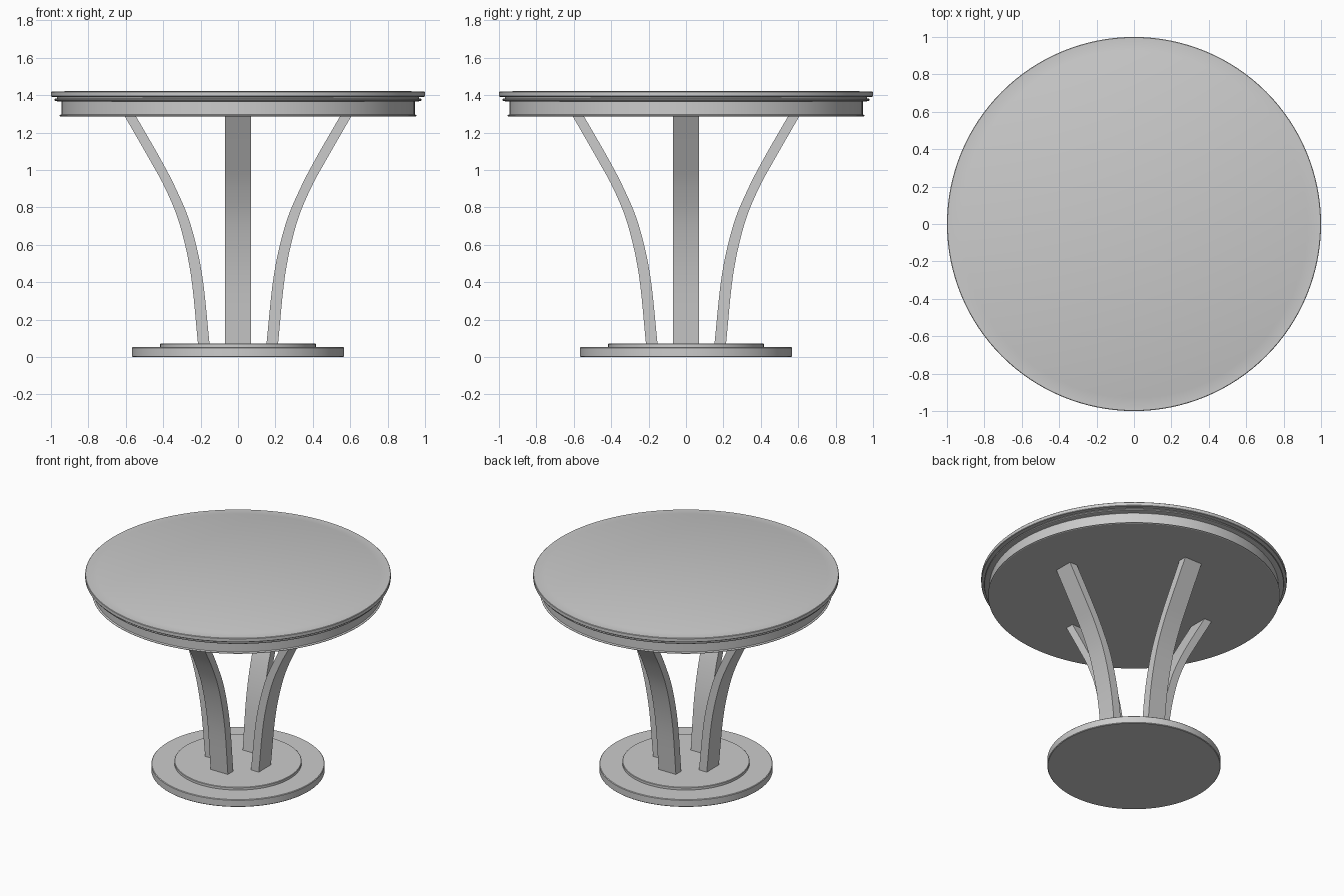
import bpy, bmesh, math
from mathutils import Vector

if "Cube" in bpy.data.objects:
    bpy.data.objects.remove(bpy.data.objects["Cube"])


def finish(name, bm, angle):
    bmesh.ops.recalc_face_normals(bm, faces=bm.faces)
    mesh = bpy.data.meshes.new(name)
    bm.to_mesh(mesh)
    bm.free()
    obj = bpy.data.objects.new(name, mesh)
    bpy.context.collection.objects.link(obj)
    bpy.ops.object.select_all(action='DESELECT')
    obj.select_set(True)
    bpy.context.view_layer.objects.active = obj
    bpy.ops.object.shade_smooth_by_angle(angle=math.radians(angle))
    return obj


def lathe(name, profile, segments=128):
    """Revolve an (r, z) profile around z; the open ends are capped flat."""
    bm = bmesh.new()
    rings = []
    for r, z in profile:
        rings.append([bm.verts.new((r * math.cos(a), r * math.sin(a), z))
                      for a in (2 * math.pi * i / segments for i in range(segments))])
    for low, high in zip(rings, rings[1:]):
        for i in range(segments):
            j = (i + 1) % segments
            bm.faces.new((low[i], low[j], high[j], high[i]))
    bm.faces.new(rings[0])
    bm.faces.new(rings[-1])
    return finish(name, bm, 30)


def spline(pts, steps=5):
    """Smooth curve through the points (Catmull-Rom)."""
    p = [Vector(q) for q in pts]
    p = [2 * p[0] - p[1]] + p + [2 * p[-1] - p[-2]]
    out = []
    for a, b, c, d in zip(p, p[1:], p[2:], p[3:]):
        for k in range(steps):
            t = k / steps
            out.append(0.5 * (2 * b + (c - a) * t + (2 * a - 5 * b + 4 * c - d) * t * t
                              + (3 * b - a - 3 * c + d) * t ** 3))
    return out + [p[-2]]


def leg(name, angle, half_width=0.069):
    outer = spline([(.214, .07), (.252, .44), (.312, .71), (.388, .9), (.475, 1.06), (.606, 1.288)])
    inner = spline([(.152, .07), (.192, .44), (.254, .71), (.332, .9), (.415, 1.06), (.546, 1.288)])
    bm = bmesh.new()
    ca, sa = math.cos(angle), math.sin(angle)

    def vert(p, w):
        return bm.verts.new((p.x * ca - w * sa, p.x * sa + w * ca, p.y))

    loops = [[vert(o, -half_width), vert(o, half_width), vert(i, half_width), vert(i, -half_width)]
             for o, i in zip(outer, inner)]
    for low, high in zip(loops, loops[1:]):
        for k in range(4):
            m = (k + 1) % 4
            bm.faces.new((low[k], low[m], high[m], high[k]))
    bm.faces.new(loops[0])
    bm.faces.new(loops[-1])
    return finish(name, bm, 30)


# Two-step round base
lathe("base_plate", [(.563, 0), (.567, .004), (.567, .049), (.563, .053)])
lathe("base_step", [(.416, .052), (.416, .069), (.413, .072)])

# Four curved legs
for i, side in enumerate(("right", "back", "left", "front")):
    leg(side + "_leg", i * math.pi / 2)

# Apron with a bottom lip
lathe("apron", [(.95, 1.286), (.955, 1.289), (.955, 1.292), (.945, 1.297),
                (.945, 1.366), (.955, 1.372)])

# Moulding ring under the top
lathe("moulding", [(.965, 1.367), (.979, 1.371), (.981, 1.376), (.979, 1.381),
                   (.968, 1.384), (.968, 1.392)])

# Tabletop with a very slightly raised centre
lathe("tabletop", [(.985, 1.391), (.997, 1.392), (1, 1.395), (1, 1.417),
                   (.997, 1.420), (.931, 1.420), (.923, 1.4225)])
